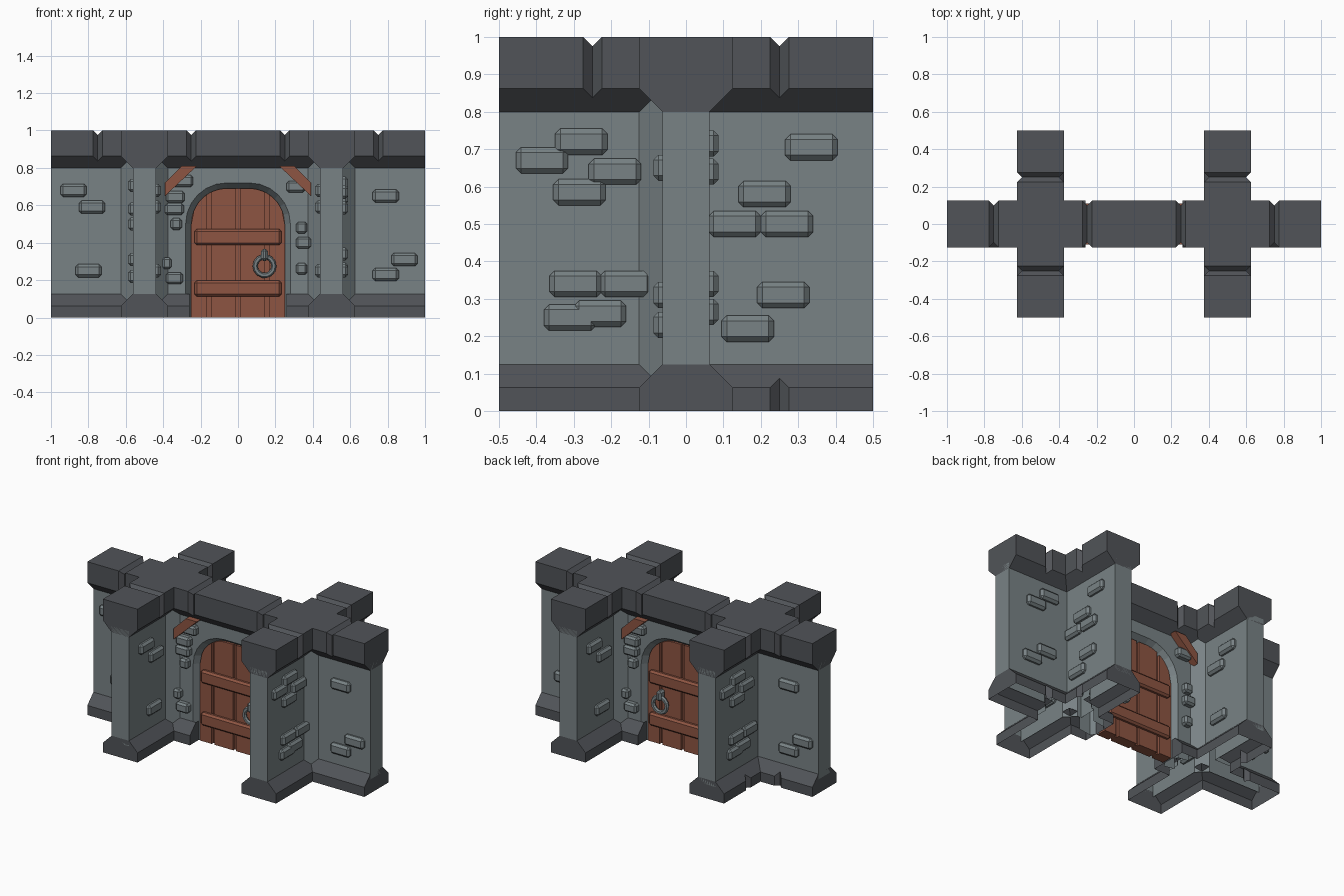
import bpy
import bmesh
import math
from mathutils import Matrix, Vector

cube = bpy.data.objects.get("Cube")
if cube:
    bpy.data.objects.remove(cube, do_unlink=True)


def material(name, r, g, b):
    m = bpy.data.materials.new(name)
    m.use_nodes = True
    m.diffuse_color = (r, g, b, 1)
    m.node_tree.nodes["Principled BSDF"].inputs["Base Color"].default_value = (r, g, b, 1)
    return m


STONE = material("pale stone", 0.19, 0.225, 0.235)
TRIM = material("dark stone", 0.082, 0.088, 0.098)
WOOD = material("red brown wood", 0.27, 0.09, 0.055)

HALF = 0.125        # half width of the bands
THIN = HALF / 2     # half width of the walls
ARM = 0.5           # tower centre and arm length
SEAM = 0.025        # half width and depth of the seams
SIDES = (-1, 1)


def finish(name, bm, mat):
    bmesh.ops.recalc_face_normals(bm, faces=bm.faces[:])
    mesh = bpy.data.meshes.new(name)
    bm.to_mesh(mesh)
    bm.free()
    mesh.materials.append(mat)
    obj = bpy.data.objects.new(name, mesh)
    bpy.context.collection.objects.link(obj)
    return obj


def loft(bm, loops, cap_first=False, cap_last=False):
    rings = [[bm.verts.new(p) for p in loop] for loop in loops]
    n = len(rings[0])
    for a, b in zip(rings, rings[1:]):
        for i in range(n):
            j = (i + 1) % n
            bm.faces.new((a[i], a[j], b[j], b[i]))
    if cap_first:
        bm.faces.new(rings[0])
    if cap_last:
        bm.faces.new(rings[-1])


def prism(bm, outline, y0, y1):
    """Extrude an x-z outline along y."""
    loft(bm, [[(x, y, z) for x, z in outline] for y in (y0, y1)], True, True)


def box(bm, centre, size, bevel=0):
    mat = Matrix.Translation(centre) @ Matrix.Diagonal((*size, 1))
    made = bmesh.ops.create_cube(bm, size=1, matrix=mat)["verts"]
    if bevel:
        edges = list({e for v in made for e in v.link_edges})
        bmesh.ops.bevel(bm, geom=edges, offset=bevel, segments=1, affect='EDGES')


def tower_plan(w, c=(0, 0, 0, 0)):
    """Cross plan of the +x tower without its inner end; c chamfers the four corners."""
    inner, outer = ARM - w, ARM + w

    def corner(x, y, sx, sy, k, arm_first):
        pts = [(x, y + sy * k), (x + sx * k, y)]
        if not k:
            return [(x, y)]
        return pts if arm_first else pts[::-1]

    return (corner(inner, -w, -1, -1, c[0], False)
            + [(inner, -ARM), (outer, -ARM)]
            + corner(outer, -w, 1, -1, c[1], True)
            + [(2 * ARM, -w), (2 * ARM, w)]
            + corner(outer, w, 1, 1, c[2], False)
            + [(outer, ARM), (inner, ARM)]
            + corner(inner, w, -1, 1, c[3], True))


def cut(bm, axis, at):
    normal = Vector((0, 0, 0))
    normal[axis] = 1
    bmesh.ops.bisect_plane(bm, geom=bm.verts[:] + bm.edges[:] + bm.faces[:],
                           plane_co=normal * at, plane_no=normal, dist=1e-5)


def seams(bm, allowed, edge_z, edge_shift, top_drop):
    """Pinch V-shaped seams into the arms of a band."""
    lines = [(0, s * v) for s in SIDES for v in (0.25, 0.75)] + [(1, s * 0.25) for s in SIDES]
    for axis, at in lines:
        for d in (-SEAM, 0, SEAM):
            cut(bm, axis, at + d)
        mid = 0 if axis == 0 else ARM
        for v in bm.verts:
            if abs(v.co[axis] - at) > 1e-4 or not allowed(v.co, axis):
                continue
            other = 1 - axis
            base = mid if axis == 0 else math.copysign(mid, v.co.x)
            off = v.co[other] - base
            if abs(off) > HALF - 0.01:
                v.co[other] = base + off * (HALF - SEAM) / HALF
            if abs(v.co.z - edge_z) < 1e-3:
                v.co.z += edge_shift
            elif v.co.z > 0.99:
                v.co.z -= top_drop


# Parapet: one double-cross band with a sloped underside
bm = bmesh.new()
rings = []
for w, z in ((THIN, 0.8), (HALF, 0.8625), (HALF, 1)):
    half = tower_plan(w)
    rings.append([(x, y, z) for x, y in half] + [(-x, -y, z) for x, y in half])
loft(bm, rings, cap_last=True)
seams(bm, lambda co, axis: True, 0.8625, -SEAM, SEAM)
finish("parapet", bm, TRIM)

# Plinths: open underneath, seams only at the outer back
bm = bmesh.new()
for s in SIDES:
    rings = []
    for w, z in ((HALF, 0), (HALF, THIN), (THIN, HALF)):
        plan = tower_plan(w) + [(0.26, w), (0.26, -w)]
        rings.append([(s * x, y, z) for x, y in plan])
    loft(bm, rings)
    for sy in SIDES:
        bm.faces.new([bm.verts.new((s * x, sy * y, z)) for x, y, z in
                      ((0.26, 0, 0), (0.26, HALF, 0), (0.26, HALF, THIN),
                       (0.26, THIN, HALF), (0.26, 0, HALF))])
seams(bm, lambda co, axis: co.y > 0.05 and abs(co.x) > ARM, THIN, SEAM, 0)
finish("plinths", bm, TRIM)

# Tower walls with chamfered inner corners
bm = bmesh.new()
for s in SIDES:
    plan = tower_plan(THIN, (THIN, THIN, 0, THIN))
    plan = plan + [(0.35, THIN), (0.35, -THIN)]
    loft(bm, [[(s * x, y, z) for x, y in plan] for z in (0.09, 0.84)])
finish("tower_walls", bm, STONE)


# Gate wall with an arched, splayed opening
def arch(d, steps=6):
    right = []
    for i in range(steps + 1):
        a = math.pi / 2 * i / steps
        r = 0.19 + d
        right.append((0.06 + r * math.cos(a), 0.5 + r * math.sin(a)))
    right.insert(0, (0.25 + d, 0))
    return right + [(-x, z) for x, z in reversed(right)]


bm = bmesh.new()
outer, inner = arch(0.03), arch(0)
for s in SIDES:
    frame = [(-0.36, 0.01), (-0.36, 0.84), (0.36, 0.84), (0.36, 0.01)] + outer
    bm.faces.new([bm.verts.new((x, s * THIN, z)) for x, z in frame])
    a = [bm.verts.new((x, s * THIN, z)) for x, z in outer]
    b = [bm.verts.new((x, s * 0.02, z)) for x, z in inner]
    for i in range(len(a) - 1):
        bm.faces.new((a[i], a[i + 1], b[i + 1], b[i]))
bmesh.ops.remove_doubles(bm, verts=bm.verts[:], dist=1e-5)
finish("gate_wall", bm, STONE)


# Door planks, backing and cross bars
def arch_height(x):
    return 0.5 + math.sqrt(max(0, 0.19 ** 2 - max(0, abs(x) - 0.06) ** 2))


bm = bmesh.new()
prism(bm, arch(0), -0.018, 0.018)
for x0, x1 in ((-0.25, -0.165), (-0.145, -0.01), (0.01, 0.145), (0.165, 0.25)):
    tops = [x0 + (x1 - x0) * i / 6 for i in range(7)]
    outline = [(x1, 0), (x0, 0)] + [(x, arch_height(x)) for x in tops]
    prism(bm, outline, -0.035, 0.035)
finish("door_planks", bm, WOOD)

bm = bmesh.new()
for s in SIDES:
    for z in (0.155, 0.43):
        box(bm, (0, s * 0.04, z), (0.465, 0.04, 0.085), 0.012)
finish("door_bars", bm, WOOD)

# Ring handles with their brackets
bm = bmesh.new()
N, M = 14, 6
for s in SIDES:
    rings = []
    for i in range(N + 1):
        a = math.tau * i / N
        loop = []
        for j in range(M):
            b = math.tau * j / M
            r = 0.05 + 0.014 * math.cos(b)
            loop.append((0.142 + r * math.cos(a), s * (0.065 + 0.014 * math.sin(b)),
                         0.275 + r * math.sin(a)))
        rings.append(loop)
    loft(bm, rings)
    box(bm, (0.142, s * 0.06, 0.335), (0.036, 0.06, 0.065), 0.012)
bmesh.ops.remove_doubles(bm, verts=bm.verts[:], dist=1e-5)
finish("door_ring_handles", bm, STONE)

# Diagonal timber braces beside the arch
bm = bmesh.new()
for sx in SIDES:
    for sy in SIDES:
        outline = [(0.39, 0.65), (0.39, 0.72), (0.3, 0.81), (0.22, 0.81)]
        prism(bm, [(sx * x, z) for x, z in outline], sy * 0.05, sy * 0.11)
finish("corner_braces", bm, WOOD)

# Raised bricks: (distance from tower centre, height)
CLUSTER = ((0.385, 0.67), (0.28, 0.72), (0.19, 0.64), (0.285, 0.585),
           (0.295, 0.34), (0.16, 0.34), (0.31, 0.25), (0.23, 0.26))
SPREAD = ((0.335, 0.705), (0.21, 0.58), (0.13, 0.5), (0.27, 0.5), (0.26, 0.31), (0.165, 0.22))
THREE_LOW = ((0.29, 0.65), (0.39, 0.31), (0.29, 0.23))
THREE_HIGH = ((0.38, 0.68), (0.28, 0.59), (0.3, 0.25))
PAIRS = ((0.2, 0.715), (0.3, 0.64), (0.22, 0.34), (0.33, 0.265))
LONG, DEEP, TALL = 0.14, 0.05, 0.07

bm = bmesh.new()
for s in SIDES:
    # arms running front to back, outer and inner faces
    for sign, pattern in ((-s, CLUSTER), (s, SPREAD)):
        for u, z in pattern:
            box(bm, (s * (ARM + THIN), sign * u, z), (DEEP, LONG, TALL), 0.014)
        for u, z in THREE_HIGH:
            box(bm, (s * (ARM - THIN), sign * (u - 0.05), z), (DEEP, LONG, TALL), 0.014)
    # side arms, front and back faces
    front, back = (THREE_LOW, PAIRS) if s > 0 else (THREE_HIGH, THREE_LOW)
    for sign, pattern in ((-1, front), (1, back)):
        for u, z in pattern:
            box(bm, (s * (ARM + u), sign * THIN, z), (LONG, DEEP, TALL), 0.014)
finish("tower_bricks", bm, STONE)

# Bricks around the gate, repeated half a turn round: (x, z, width)
GATE = ((-0.3, 0.73, 0.12), (-0.335, 0.645, 0.1), (-0.34, 0.58, 0.1), (-0.33, 0.5, 0.06),
        (-0.38, 0.29, 0.05), (-0.34, 0.21, 0.09), (0.31, 0.7, 0.1), (0.34, 0.48, 0.06),
        (0.35, 0.4, 0.08), (0.34, 0.26, 0.06))
bm = bmesh.new()
for s in SIDES:
    for x, z, width in GATE:
        box(bm, (s * x, -s * 0.07, z), (width, 0.06, 0.062), 0.012)
finish("gate_bricks", bm, STONE)
